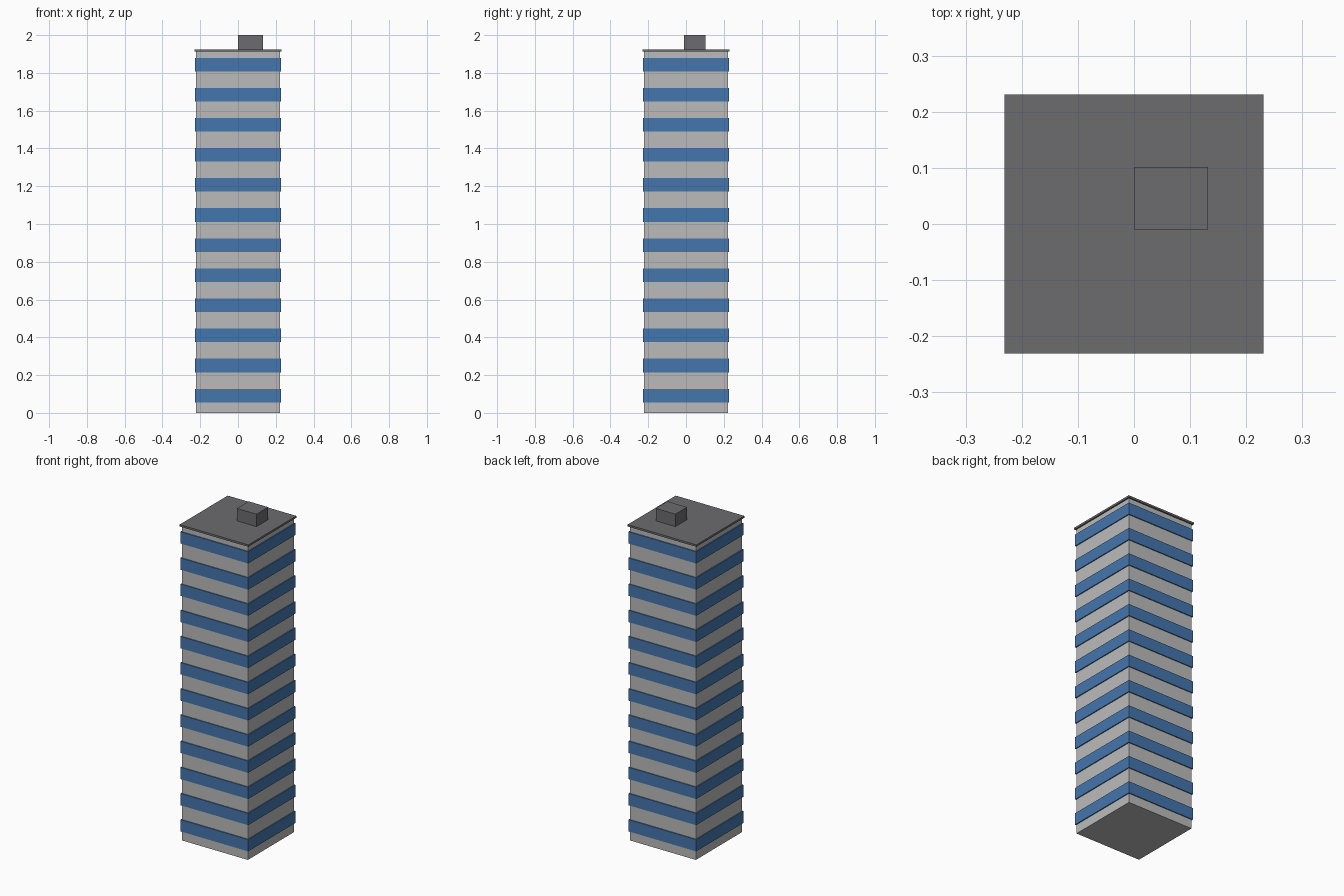
import bpy

if "Cube" in bpy.data.objects:
    bpy.data.objects.remove(bpy.data.objects["Cube"])

def material(name, color):
    m = bpy.data.materials.new(name)
    m.diffuse_color = color
    m.use_nodes = True
    m.node_tree.nodes["Principled BSDF"].inputs["Base Color"].default_value = m.diffuse_color
    return m

CONCRETE = material("concrete", (0.5, 0.5, 0.5, 1))
GLASS = material("blue_glass", (0.06, 0.18, 0.42, 1))
ROOF = material("dark_roof", (0.15, 0.15, 0.16, 1))

def box(name, x0, x1, y0, y1, z0, z1, mat):
    bpy.ops.mesh.primitive_cube_add(
        size=1, location=((x0 + x1) / 2, (y0 + y1) / 2, (z0 + z1) / 2))
    ob = bpy.context.object
    ob.name = name
    ob.scale = (x1 - x0, y1 - y0, z1 - z0)
    bpy.ops.object.transform_apply(location=False, rotation=False, scale=True)
    ob.data.materials.append(mat)
    return ob

def square(name, half, z0, z1, mat):
    return box(name, -half, half, -half, half, z0, z1, mat)

# Tower body
FLOORS, HEIGHT = 12, 1.912
square("tower_body", 0.222, 0, HEIGHT, CONCRETE)

# Window bands, one per floor, repeated upwards
pitch = HEIGHT / FLOORS
bands = square("window_bands", 0.228, 0.35 * pitch, 0.8 * pitch, GLASS)
arr = bands.modifiers.new("floors", 'ARRAY')
arr.count = FLOORS
arr.use_relative_offset = False
arr.use_constant_offset = True
arr.constant_offset_displace = (0, 0, pitch)

# Roof slab and plant room
square("roof_slab", 0.231, HEIGHT, 1.924, ROOF)
box("roof_plant_room", 0, 0.132, -0.01, 0.102, 1.924, 2.0, ROOF)
